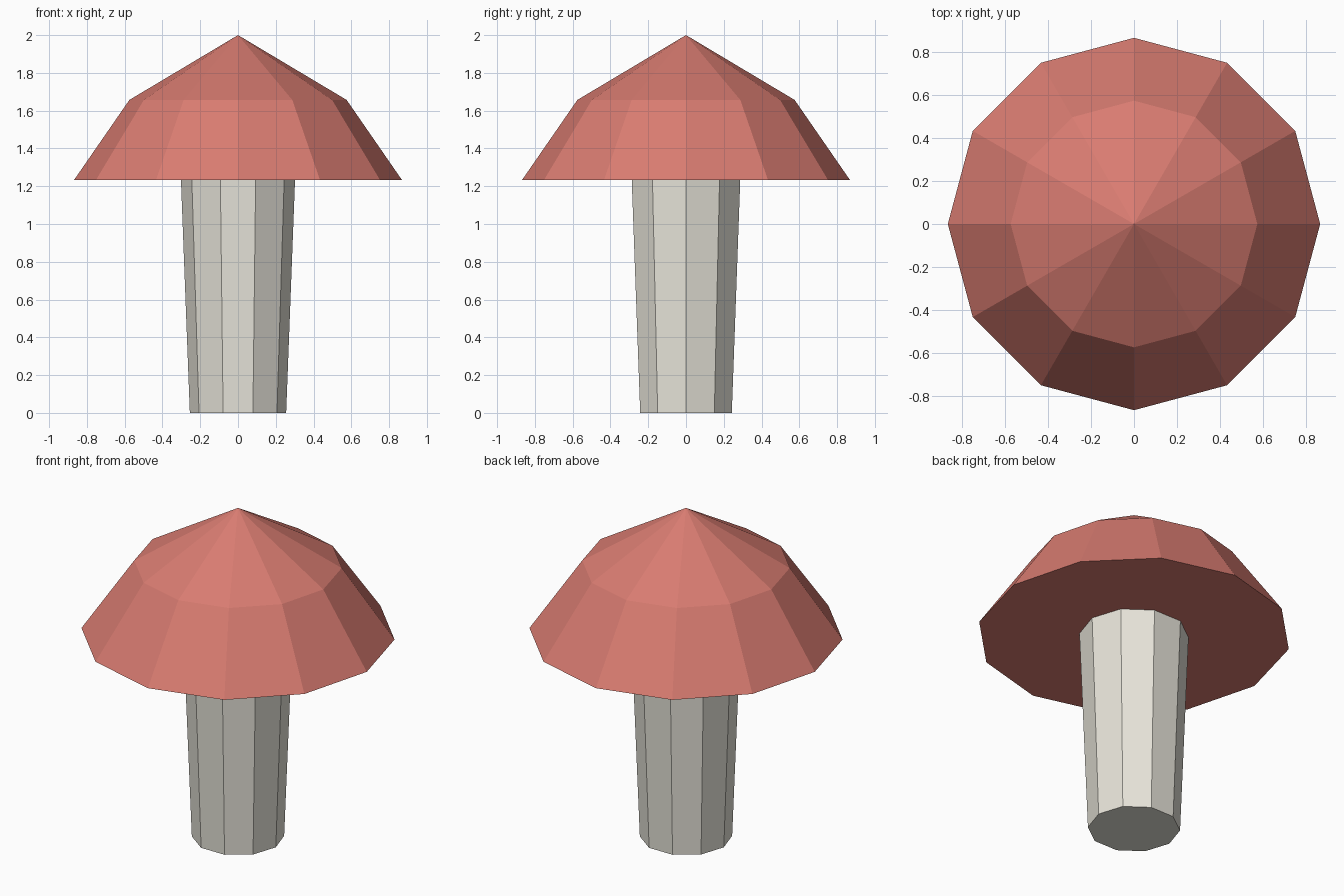
import bpy
import bmesh
from math import cos, sin, tau

if "Cube" in bpy.data.objects:
    bpy.data.objects.remove(bpy.data.objects["Cube"])


def make_lathe(name, sides, rings, apex=None, color=None):
    """Closed flat-faced solid from (radius, z) rings, optionally ending in a point."""
    bm = bmesh.new()
    loops = [[bm.verts.new((r * cos(tau * i / sides), r * sin(tau * i / sides), z))
              for i in range(sides)] for r, z in rings]
    bm.faces.new(loops[0][::-1])
    for low, high in zip(loops, loops[1:]):
        for i in range(sides):
            j = (i + 1) % sides
            bm.faces.new((low[i], low[j], high[j], high[i]))
    top = loops[-1]
    if apex is None:
        bm.faces.new(top)
    else:
        tip = bm.verts.new((0, 0, apex))
        for i in range(sides):
            bm.faces.new((top[i], top[(i + 1) % sides], tip))
    mesh = bpy.data.meshes.new(name)
    bm.to_mesh(mesh)
    bm.free()
    obj = bpy.data.objects.new(name, mesh)
    bpy.context.collection.objects.link(obj)
    mat = bpy.data.materials.new(name + "_color")
    mat.diffuse_color = color
    mat.use_nodes = True
    mat.node_tree.nodes["Principled BSDF"].inputs["Base Color"].default_value = mat.diffuse_color
    mesh.materials.append(mat)
    return obj


# Ten-sided stem, widening toward the cap
make_lathe("stem", 10, [(0.255, 0), (0.302, 1.233)], color=(0.80, 0.78, 0.70, 1))

# Twelve-sided cap with a flat underside and a pointed top
make_lathe("cap", 12, [(0.868, 1.233), (0.575, 1.657)], apex=2.0,
           color=(0.69, 0.20, 0.165, 1))
